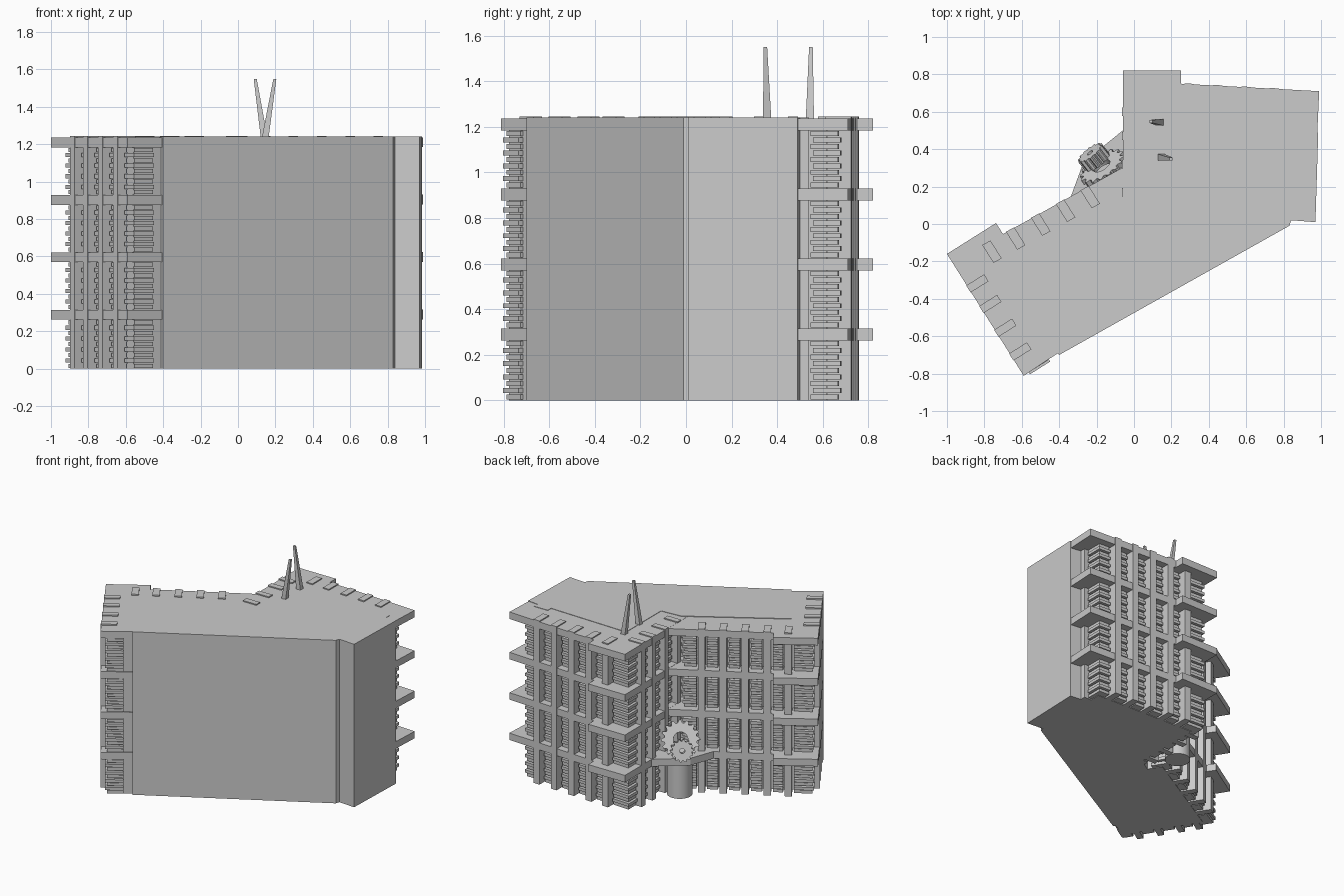
import bpy, bmesh
from math import cos, sin, pi, radians
from mathutils import Matrix, Vector

if "Cube" in bpy.data.objects:
    bpy.data.objects.remove(bpy.data.objects["Cube"])

H = 1.24            # roof height
PITCH = 0.307       # storey height
SLAB = 0.053        # slab thickness


def prism(bm, pts, z0, z1, m=Matrix()):
    """Extrude a plan outline between two heights."""
    lo = [bm.verts.new(m @ Vector((x, y, z0))) for x, y in pts]
    hi = [bm.verts.new(m @ Vector((x, y, z1))) for x, y in pts]
    n = len(pts)
    bm.faces.new(lo[::-1])
    bm.faces.new(hi)
    for i in range(n):
        j = (i + 1) % n
        bm.faces.new((lo[i], lo[j], hi[j], hi[i]))


def rect(x0, x1, y0, y1):
    return [(x0, y0), (x1, y0), (x1, y1), (x0, y1)]


def finish(bm, name):
    bmesh.ops.recalc_face_normals(bm, faces=bm.faces)
    me = bpy.data.meshes.new(name)
    bm.to_mesh(me)
    bm.free()
    ob = bpy.data.objects.new(name, me)
    bpy.context.collection.objects.link(ob)
    return ob


def line(x):
    """Slightly slanted back facade line in wing coordinates."""
    return -0.07 - 0.054 * (x - 0.31)


def strip(x0, x1, front, depth):
    """Plan quad following the slanted facade, set back by front."""
    a, b = line(x0) - front, line(x1) - front
    return [(x0, a - depth), (x1, b - depth), (x1, b), (x0, a)]


BACK_PILLARS = [0.21, 0.355, 0.508, 0.66, 0.81]
END_PILLARS = [-0.22, -0.35, -0.5, -0.65]


def wing(name, m, dz):
    # floor slabs with the overhanging corner balcony
    bm = bmesh.new()
    outline = [(0, 0), (0.31, 0), (0.31, -0.07), (1.05, -0.11), (1.04, -0.33),
               (0.24, -0.35), (0.225, -0.765), (0, -0.77)]
    for k in range(1, 5):
        top = k * PITCH + 0.009 - dz
        prism(bm, outline, top - SLAB, top, m)
    finish(bm, name + "_floor_slabs")

    # full-height pillars
    bm = bmesh.new()
    for x in BACK_PILLARS:
        prism(bm, strip(x - 0.025, x + 0.025, -0.003, 0.113), 0, H + 0.005, m)
    for y in END_PILLARS:
        prism(bm, rect(-0.003, 0.11, y - 0.022, y + 0.022), 0, H + 0.005, m)
    finish(bm, name + "_pillars")

    # recessed wall behind the louvres
    bm = bmesh.new()
    prism(bm, [(0.085, -0.17), (0.9, line(0.9) - 0.1), (0.9, -0.36),
               (0.25, -0.36), (0.25, -0.74), (0.085, -0.74)], 0, H - 0.02, m)
    finish(bm, name + "_recessed_wall")

    # closed front panel beside the end facade
    bm = bmesh.new()
    prism(bm, rect(0.045, 0.23, -0.757, -0.69), 0, H - 0.02, m)
    finish(bm, name + "_front_panel")

    # louvre stacks in every bay
    bm = bmesh.new()
    xs = [0.045] + BACK_PILLARS + [0.93]
    ys = [-0.14] + END_PILLARS + [-0.785]
    for k in range(4):
        z0 = k * PITCH + (0.009 if k else 0)
        step = (k * PITCH + PITCH - 0.044 - z0) / 9
        for i in range(9):
            a = z0 + (i + 0.12) * step
            b = a + step * 0.76
            out = 0.012 * (i % 2)
            for x0, x1 in zip(xs, xs[1:]):
                l = x0 - out if x0 == xs[0] else x0 + 0.037
                r = x1 + out if x1 == xs[-1] else x1 - 0.037
                prism(bm, strip(l, r, 0.05 - out, 0.12), a, b, m)
            for y1, y0 in zip(ys, ys[1:]):
                t = y1 if y1 == ys[0] else y1 - 0.034
                s = y0 + 0.016 - out if y0 == ys[-1] else y0 + 0.034
                prism(bm, rect(0.045 - out, 0.16, s, t), a, b, m)
    finish(bm, name + "_louvres")


wing_a = Matrix.Translation((-1, -0.16, 0)) @ Matrix.Rotation(radians(32.2), 4, 'Z')
wing_b = Matrix.Translation((-0.06, 0.82, 0))
wing("west_wing", wing_a, 0.001)
wing("north_wing", wing_b, 0.0)

# plain building core
bm = bmesh.new()
prism(bm, [(-0.40, -0.70), (0.83, -0.01), (0.84, 0.02), (0.97, 0.01),
           (0.985, 0.49), (0.9, 0.5), (0.9, 0.54), (0.785, 0.54), (0.785, 0.5),
           (0.14, 0.52), (0.14, 0.1), (-0.02, 0.09), (-0.67, -0.31)], 0, H)
finish(bm, "building_core")

# entrance canopy and round entrance drum
bm = bmesh.new()
prism(bm, [(-0.34, 0.14), (-0.27, 0.33), (-0.06, 0.5), (0.02, 0.4),
           (0.02, 0.15), (-0.25, 0.08)], 0.262, 0.316)
finish(bm, "entrance_canopy")
bm = bmesh.new()
prism(bm, [(-0.15 + 0.088 * cos(i * pi / 16), 0.29 + 0.088 * sin(i * pi / 16))
           for i in range(32)], 0, 0.265)
drum = finish(bm, "entrance_drum")
for p in drum.data.polygons:
    p.use_smooth = len(p.vertices) == 4
drum.data.set_sharp_from_angle(angle=radians(40))


def gear(name, centre, normal, r, hole, teeth, thick):
    """Toothed ring facing along normal."""
    rot = Vector(normal).to_track_quat('Z', 'Y').to_matrix().to_4x4()
    m = Matrix.Translation(centre) @ rot
    n = teeth * 4
    bm = bmesh.new()
    rings = []
    for rad, z in ((1, -1), (1, 1), (0, 1), (0, -1)):
        ring = []
        for i in range(n):
            q = hole if not rad else (r if i % 4 < 2 else r * 0.84)
            t = 2 * pi * i / n
            ring.append(bm.verts.new(m @ Vector((q * cos(t), q * sin(t), z * thick / 2))))
        rings.append(ring)
    for a, b in zip(rings, rings[1:] + rings[:1]):
        for i in range(n):
            j = (i + 1) % n
            bm.faces.new((a[i], a[j], b[j], b[i]))
    finish(bm, name)


gear("large_gear", (-0.165, 0.3, 0.42), (-0.5, 0.75, 0.45), 0.135, 0.05, 16, 0.03)
gear("small_gear", (-0.215, 0.355, 0.37), (-0.55, 0.7, 0.3), 0.08, 0.018, 14, 0.07)


# leaning tapered roof masts
def mast(name, base, top):
    bm = bmesh.new()
    rings = [[bm.verts.new((p[0] + sx * w, p[1] + sy * w, p[2]))
              for sx, sy in ((-1, -1), (1, -1), (1, 1), (-1, 1))]
             for p, w in ((base, 0.019), (top, 0.008))]
    bm.faces.new(rings[0][::-1])
    bm.faces.new(rings[1])
    for i in range(4):
        j = (i + 1) % 4
        bm.faces.new((rings[0][i], rings[0][j], rings[1][j], rings[1][i]))
    finish(bm, name)


mast("mast_north", (0.145, 0.543, 1.2), (0.092, 0.548, 1.55))
mast("mast_south", (0.14, 0.357, 1.2), (0.197, 0.348, 1.55))
